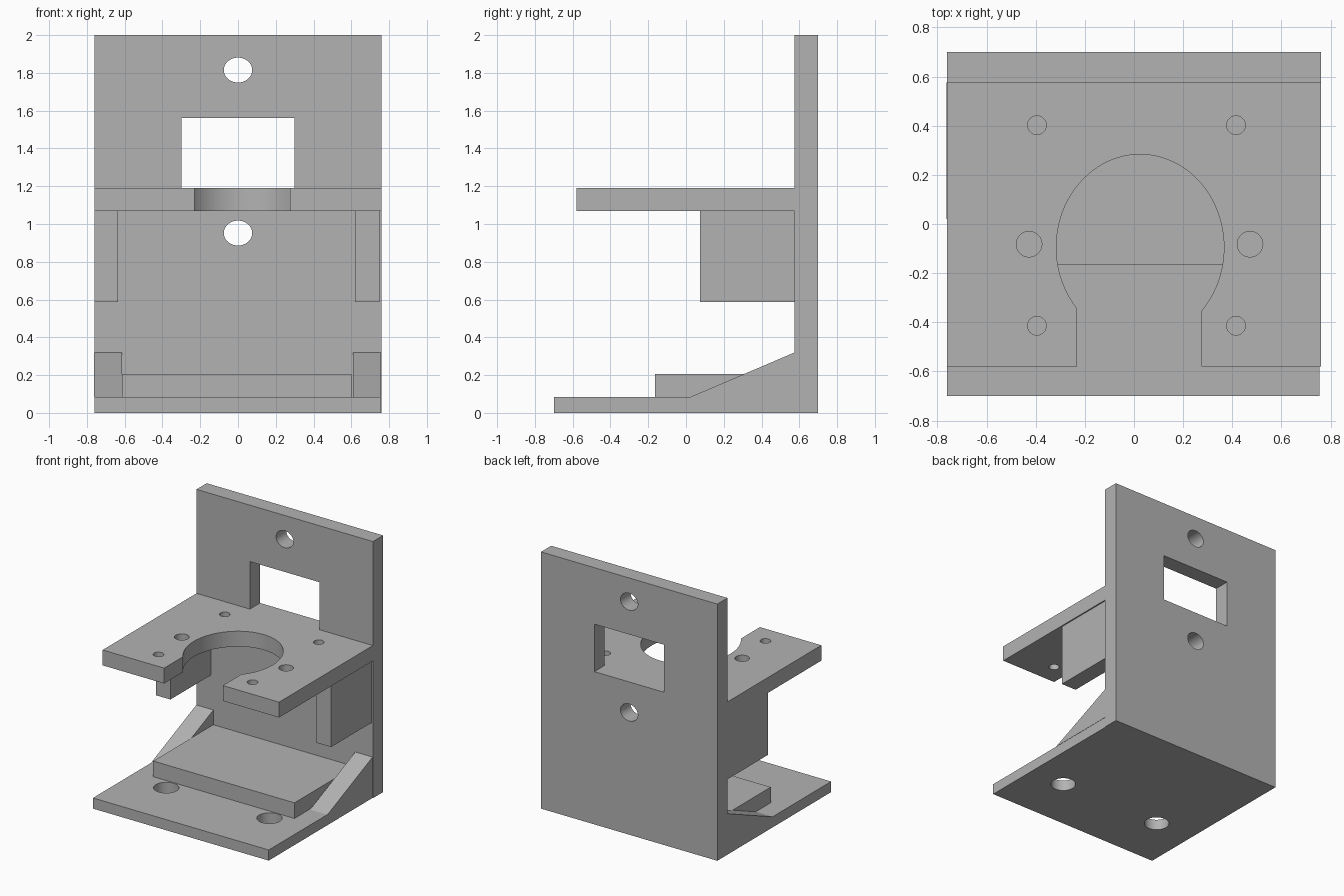
import bpy, bmesh, math
from mathutils import Matrix, Vector

cube = bpy.data.objects.get("Cube")
if cube:
    bpy.data.objects.remove(cube, do_unlink=True)

grey = bpy.data.materials.new("plain grey")
grey.use_nodes = True
grey.diffuse_color = (0.45, 0.45, 0.45, 1)
grey.node_tree.nodes["Principled BSDF"].inputs["Base Color"].default_value = grey.diffuse_color


def make(name, bm):
    bmesh.ops.recalc_face_normals(bm, faces=bm.faces)
    mesh = bpy.data.meshes.new(name)
    bm.to_mesh(mesh)
    bm.free()
    mesh.materials.append(grey)
    obj = bpy.data.objects.new(name, mesh)
    bpy.context.collection.objects.link(obj)
    return obj


def box(name, x, y, z):
    bm = bmesh.new()
    bmesh.ops.create_cube(bm, size=1)
    for v in bm.verts:
        v.co = Vector(r[0] if c < 0 else r[1] for r, c in zip((x, y, z), v.co))
    return make(name, bm)


def drill(centre, rx, ry, along_y=False, sides=48):
    """Elliptical cutter, upright or running front to back."""
    bm = bmesh.new()
    bmesh.ops.create_cone(bm, cap_ends=True, segments=sides, radius1=1, radius2=1, depth=0.4)
    bm.transform(Matrix.Diagonal((rx, ry, 1, 1)))
    if along_y:
        bm.transform(Matrix.Rotation(math.pi / 2, 4, 'X'))
    bm.transform(Matrix.Translation(centre))
    return make("cutter", bm)


def cut(obj, cutters):
    for c in cutters:
        mod = obj.modifiers.new("cut", 'BOOLEAN')
        mod.operation = 'DIFFERENCE'
        mod.solver = 'EXACT'
        mod.object = c
        c.hide_render = True
    bpy.context.view_layer.update()
    mesh = bpy.data.meshes.new_from_object(obj.evaluated_get(bpy.context.evaluated_depsgraph_get()))
    obj.modifiers.clear()
    obj.data = mesh
    for c in cutters:
        bpy.data.objects.remove(c, do_unlink=True)
    # Smooth hole walls, crisp edges
    bpy.ops.object.select_all(action='DESELECT')
    obj.select_set(True)
    bpy.context.view_layer.objects.active = obj
    bpy.ops.object.shade_smooth_by_angle(angle=math.radians(30))


WALL = 0.575   # front face of the upright panel
FLOOR = 0.083  # top of the base

# Upright panel with window and two screw holes
panel = box("back_panel", (-0.76, 0.76), (WALL, 0.7), (0, 2))
cut(panel, [box("cutter", (-0.3, 0.3), (0.4, 0.9), (1.19, 1.56))]
    + [drill((0, 0.64, z), 0.075, 0.066, True) for z in (0.952, 1.815)])

# Base with two mounting holes
base = box("base_plate", (-0.76, 0.755), (-0.7, WALL), (0, FLOOR))
cut(base, [drill((x, -0.262, 0.05), 0.09, 0.09) for x in (-0.435, 0.455)])

# Raised pad on the base
box("raised_pad", (-0.615, 0.602), (-0.165, WALL), (FLOOR, 0.205))

# Holder shelf with keyhole opening and screw holes
shelf = box("holder_shelf", (-0.76, 0.76), (-0.58, WALL), (1.07, 1.19))
corners = [(x, y) for x in (-0.395, 0.415) for y in (-0.414, 0.402)]
cut(shelf, [drill((0.025, -0.095, 1.13), 0.341, 0.378, sides=96),
            box("cutter", (-0.231, 0.275), (-0.8, -0.2), (0.9, 1.4))]
    + [drill((x, y, 1.13), 0.038, 0.038) for x, y in corners]
    + [drill((x, -0.082, 1.13), 0.052, 0.052) for x in (-0.427, 0.472)])

# Blocks supporting the shelf
for side, x in (("right", (-0.76, -0.635)), ("left", (0.62, 0.75))):
    box(side + "_shelf_support", x, (0.075, WALL), (0.587, 1.07))

# Sloped gussets joining base and panel
for side, x in (("right", (-0.762, -0.615)), ("left", (0.608, 0.757))):
    bm = bmesh.new()
    profile = [bm.verts.new((x[0], y, z)) for y, z in ((0.02, FLOOR), (WALL, FLOOR), (WALL, 0.32))]
    face = bm.faces.new(profile)
    new = bmesh.ops.extrude_face_region(bm, geom=[face])["geom"]
    bmesh.ops.translate(bm, vec=(x[1] - x[0], 0, 0),
                        verts=[g for g in new if isinstance(g, bmesh.types.BMVert)])
    make(side + "_gusset", bm)
